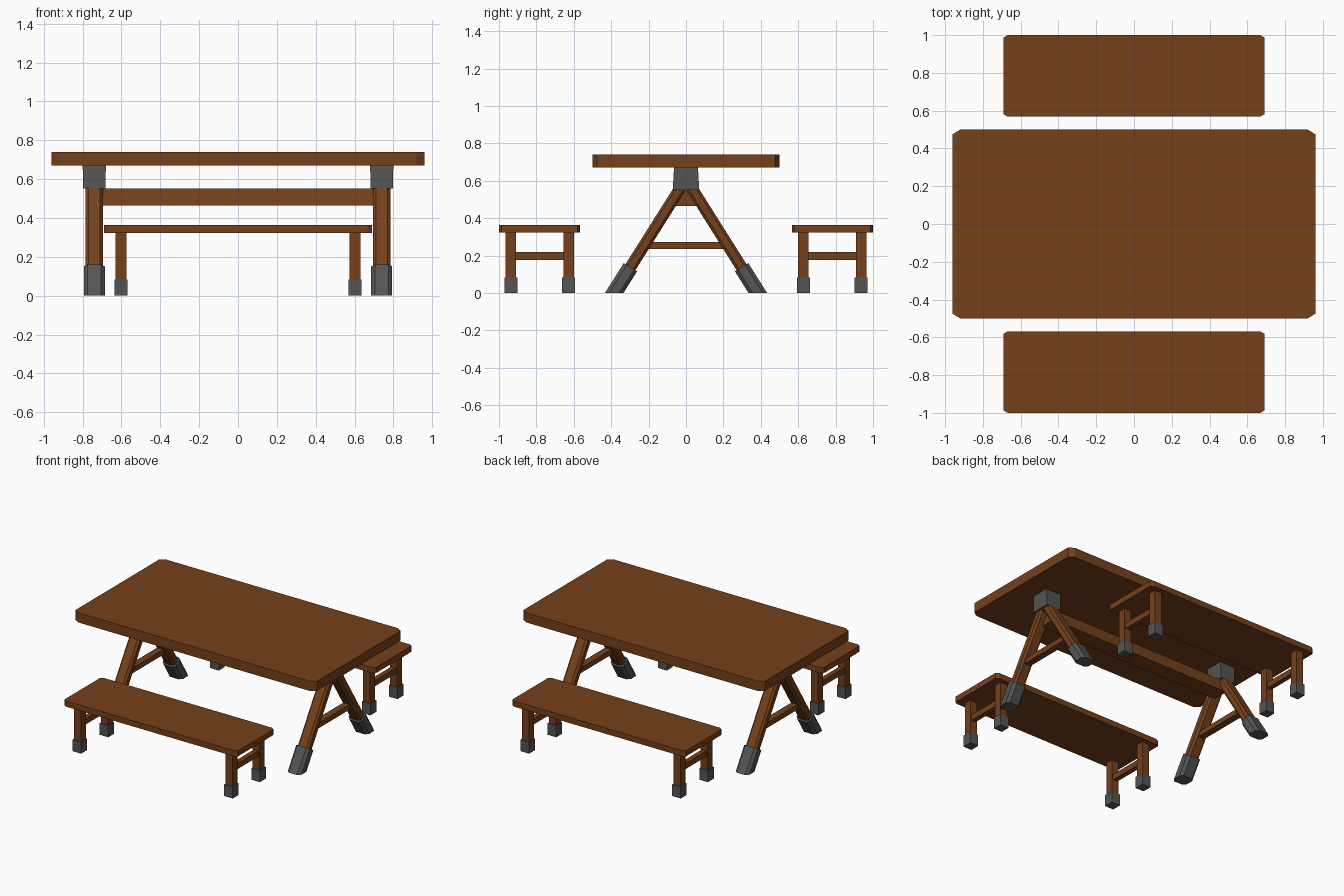
import bpy, bmesh
from mathutils import Vector

if "Cube" in bpy.data.objects:
    bpy.data.objects.remove(bpy.data.objects["Cube"])


def material(name, rgb):
    m = bpy.data.materials.new(name)
    m.diffuse_color = (*rgb, 1)
    m.use_nodes = True
    m.node_tree.nodes["Principled BSDF"].inputs["Base Color"].default_value = m.diffuse_color
    return m


WOOD = material("wood", (0.18, 0.052, 0.011))
METAL = material("metal", (0.09, 0.09, 0.09))


def loft(name, lower, upper, mat):
    """Closed solid between two matching rings of points."""
    bm = bmesh.new()
    a = [bm.verts.new(p) for p in lower]
    b = [bm.verts.new(p) for p in upper]
    n = len(a)
    bm.faces.new(a[::-1])
    bm.faces.new(b)
    for i in range(n):
        bm.faces.new((a[i], a[(i + 1) % n], b[(i + 1) % n], b[i]))
    bmesh.ops.recalc_face_normals(bm, faces=bm.faces[:])
    me = bpy.data.meshes.new(name)
    bm.to_mesh(me)
    bm.free()
    me.materials.append(mat)
    ob = bpy.data.objects.new(name, me)
    bpy.context.collection.objects.link(ob)
    return ob


def section(hx, hy, cx=0.0, cy=0.0):
    """Rectangle with optional clipped corners."""
    if not cx:
        return [(-hx, -hy), (hx, -hy), (hx, hy), (-hx, hy)]
    return [(-hx + cx, -hy), (hx - cx, -hy), (hx, -hy + cy), (hx, hy - cy),
            (hx - cx, hy), (-hx + cx, hy), (-hx, hy - cy), (-hx, -hy + cy)]


def block(name, x, y, z0, z1, hx, hy, mat, cx=0.0, cy=0.0, top=(1, 1)):
    s = section(hx, hy, cx, cy)
    return loft(name, [(x + u, y + v, z0) for u, v in s],
                [(x + u * top[0], y + v * top[1], z1) for u, v in s], mat)


def slanted(name, p, q, hx, hw, c, mat, on_floor=False):
    """Clipped bar in a y-z plane from p (low) to q (high)."""
    p, q = Vector(p), Vector(q)
    d = (q - p).normalized()
    side = Vector((1, 0, 0))
    w = d.cross(side)
    offs = [side * u + w * v for u, v in section(hx, hw, c, c)]
    low = [p + o for o in offs]
    if on_floor:
        low = [v - d * (v.z / d.z) for v in low]
    return loft(name, low, [q + o for o in offs], mat)


# Table top and long beam
block("table_top", 0, 0, 0.67, 0.74, 0.96, 0.5, WOOD, 0.04, 0.025)
block("long_beam", 0, 0, 0.465, 0.552, 0.735, 0.06, WOOD, top=(1, 0.75))

# Table trestles: bracket, spreading legs, metal feet, cross bar
for sx, end in ((-1, "left"), (1, "right")):
    x = sx * 0.74
    block(f"{end}_bracket", x, 0, 0.552, 0.67, 0.057, 0.071, METAL,
          top=(1.05, 0.9))
    block(f"{end}_cross_bar", x, 0, 0.236, 0.273, 0.025, 0.215, WOOD)
    for sy, side in ((-1, "front"), (1, "back")):
        at = lambda z: (x, sy * (0.384 - 0.63 * z), z)
        slanted(f"{end}_{side}_table_leg", at(0.1), at(0.562),
                0.044, 0.031, 0.014, WOOD)
        slanted(f"{end}_{side}_table_foot", at(0), at(0.138),
                0.054, 0.042, 0.019, METAL, on_floor=True)

# Benches
for sy, side in ((-1, "front"), (1, "back")):
    block(f"{side}_bench_seat", 0, sy * 0.784, 0.323, 0.364, 0.69, 0.216,
          WOOD, 0.022, 0.013)
    for sx, end in ((-1, "left"), (1, "right")):
        x = sx * 0.603
        block(f"{side}_{end}_bench_rail", x, sy * 0.782, 0.177, 0.218,
              0.018, 0.14, WOOD)
        for y, pos in ((0.628, "inner"), (0.936, "outer")):
            tag = f"{side}_{end}_{pos}_bench"
            block(tag + "_leg", x, sy * y, 0.07, 0.33, 0.028, 0.028, WOOD)
            block(tag + "_foot", x, sy * y, 0, 0.083, 0.034, 0.034, METAL)
